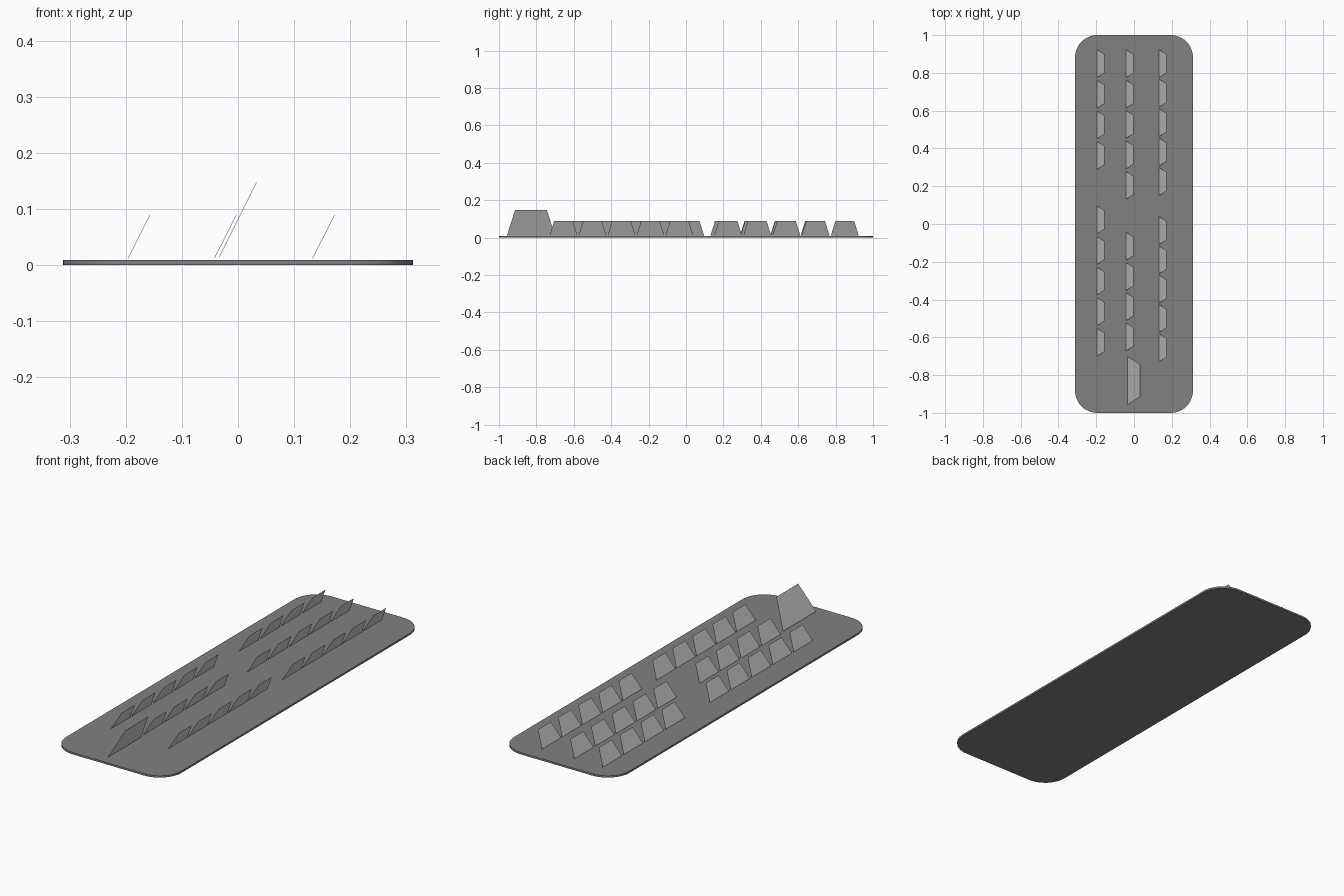
import bpy, bmesh, math

if "Cube" in bpy.data.objects:
    bpy.data.objects.remove(bpy.data.objects["Cube"])


def new_object(name, bm):
    mesh = bpy.data.meshes.new(name)
    bm.to_mesh(mesh)
    bm.free()
    obj = bpy.data.objects.new(name, mesh)
    bpy.context.collection.objects.link(obj)
    return obj


# Base plate: thin dark slab with rounded corners
def base_plate(half_x, half_y, height, radius, steps=12):
    bm = bmesh.new()
    ring = []
    for corner, (sx, sy) in enumerate([(1, 1), (-1, 1), (-1, -1), (1, -1)]):
        for i in range(steps + 1):
            a = math.pi / 2 * (corner + i / steps)
            ring.append(bm.verts.new((sx * (half_x - radius) + radius * math.cos(a),
                                      sy * (half_y - radius) + radius * math.sin(a), 0)))
    face = bm.faces.new(ring)
    extruded = bmesh.ops.extrude_face_region(bm, geom=[face])["geom"]
    top = [v for v in extruded if isinstance(v, bmesh.types.BMVert)]
    bmesh.ops.translate(bm, verts=top, vec=(0, 0, height))
    bmesh.ops.recalc_face_normals(bm, faces=bm.faces)
    obj = new_object("base_plate", bm)
    dark = bpy.data.materials.new("dark_grey")
    dark.diffuse_color = (0.22, 0.22, 0.22, 1)
    dark.use_nodes = True
    dark.node_tree.nodes["Principled BSDF"].inputs["Base Color"].default_value = dark.diffuse_color
    obj.data.materials.append(dark)
    bpy.context.view_layer.objects.active = obj
    obj.select_set(True)
    bpy.ops.object.shade_smooth_by_angle(angle=math.radians(30))
    obj.select_set(False)


# Slanted fin: flat trapezoid, wide edge low, narrow edge leaning to +x
def add_fin(bm, x0, x1, y, base, top, z0, z1):
    pts = [(x0, y + base, z0), (x0, y - base, z0),
           (x1, y - top, z1), (x1, y + top, z1)]
    bm.faces.new([bm.verts.new(p) for p in pts])


# Fins are paper-thin sheets
def fin_object(name, bm):
    obj = new_object(name, bm)
    mod = obj.modifiers.new("thin_sheet", 'SOLIDIFY')
    mod.thickness = 0.0008
    mod.offset = 0


base_plate(0.312, 1.0, 0.009, 0.118)

# Rows of small fins: (name, low edge x, [(first y, count, pitch), ...])
rows = [
    ("fins_left", -0.196, [(0.849, 4, 0.162), (0.022, 5, 0.162)]),
    ("fins_middle", -0.042, [(0.849, 5, 0.161), (-0.118, 4, 0.160)]),
    ("fins_right", 0.133, [(0.849, 5, 0.156), (-0.035, 5, 0.155)]),
]
for name, x, groups in rows:
    bm = bmesh.new()
    for y, count, pitch in groups:
        for i in range(count):
            add_fin(bm, x, x + 0.039, y - i * pitch, 0.074, 0.050, 0.012, 0.089)
    fin_object(name, bm)

# Single large fin at the front end
bm = bmesh.new()
add_fin(bm, -0.034, 0.033, -0.829, 0.128, 0.085, 0.013, 0.147)
fin_object("large_fin", bm)
